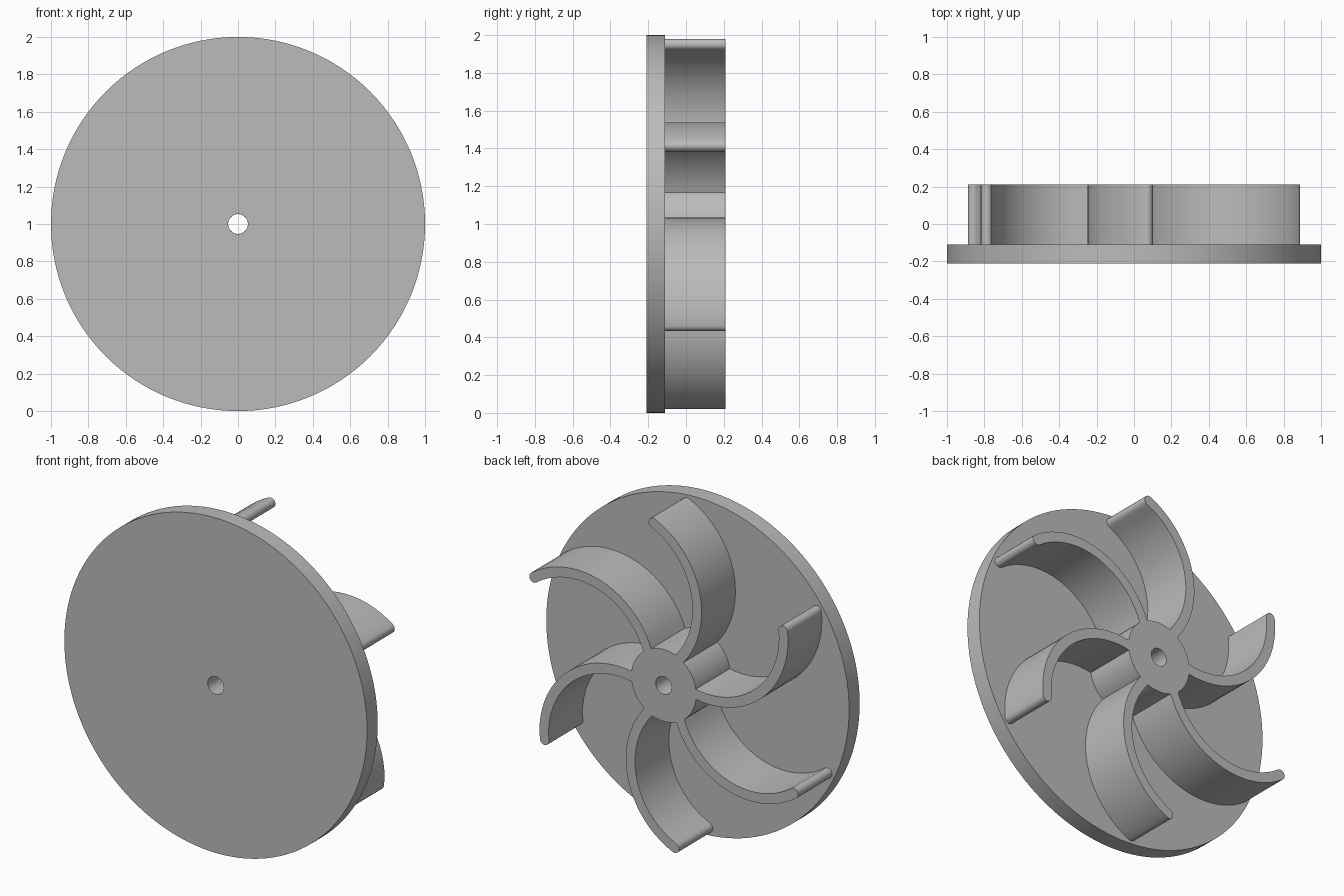
import bpy, bmesh, math
from mathutils import Matrix, Vector

cube = bpy.data.objects.get("Cube")
if cube:
    bpy.data.objects.remove(cube, do_unlink=True)

grey = bpy.data.materials.new("grey_metal")
grey.use_nodes = True
COLOUR = (0.5, 0.5, 0.5, 1)
grey.diffuse_color = COLOUR
grey.node_tree.nodes["Principled BSDF"].inputs["Base Color"].default_value = COLOUR

FRONT, PLATE_BACK, BACK = -0.21, -0.11, 0.21
BORE = 0.053
AXLE_HEIGHT = 1.0


def finish(name, bm):
    """Turn a bmesh built around the origin into a shaded object at axle height."""
    bmesh.ops.recalc_face_normals(bm, faces=bm.faces)
    mesh = bpy.data.meshes.new(name)
    bm.to_mesh(mesh)
    bm.free()
    mesh.materials.append(grey)
    obj = bpy.data.objects.new(name, mesh)
    obj.location.z = AXLE_HEIGHT
    bpy.context.collection.objects.link(obj)
    bpy.ops.object.select_all(action='DESELECT')
    obj.select_set(True)
    bpy.context.view_layer.objects.active = obj
    bpy.ops.object.shade_smooth_by_angle(angle=math.radians(30))
    return obj


def ring(name, radius, y0, y1, steps):
    """Cylinder along y with a round bore through it."""
    bm = bmesh.new()
    vs = [bm.verts.new((r, y, 0)) for r, y in
          ((BORE, y0), (radius, y0), (radius, y1), (BORE, y1))]
    edges = [bm.edges.new((vs[i], vs[(i + 1) % 4])) for i in range(4)]
    bmesh.ops.spin(bm, geom=vs + edges, cent=(0, 0, 0), axis=(0, 1, 0),
                   angle=math.tau, steps=steps)
    bmesh.ops.remove_doubles(bm, verts=bm.verts, dist=0.0001)
    return finish(name, bm)


def arc(cx, cz, radius, start, end, steps):
    angles = [math.radians(start + (end - start) * i / steps) for i in range(steps + 1)]
    return [(cx + radius * math.cos(a), cz + radius * math.sin(a)) for a in angles]


def blade(name, turn):
    """Curved vane with a rounded tip, turned about the axle."""
    cx, cz, radius, half, tip = 0.27, 0.503, 0.49, 0.03, 114
    tip_x = cx + radius * math.cos(math.radians(tip))
    tip_z = cz + radius * math.sin(math.radians(tip))
    outline = arc(cx, cz, radius + half, 220, tip, 20)
    outline += arc(tip_x, tip_z, half, tip, tip - 180, 8)[1:-1]
    outline += arc(cx, cz, radius - half, tip, 222, 20)
    bm = bmesh.new()
    face = bm.faces.new([bm.verts.new((x, PLATE_BACK - 0.005, z)) for x, z in outline])
    extruded = bmesh.ops.extrude_face_region(bm, geom=[face], use_keep_orig=True)
    moved = [g for g in extruded["geom"] if isinstance(g, bmesh.types.BMVert)]
    bmesh.ops.translate(bm, verts=moved, vec=Vector((0, BACK - PLATE_BACK + 0.005, 0)))
    bmesh.ops.rotate(bm, verts=bm.verts, cent=(0, 0, 0),
                     matrix=Matrix.Rotation(turn, 3, 'Y'))
    return finish(name, bm)


# Base plate and central hub
ring("base_plate", 1.0, FRONT, PLATE_BACK, 128)
ring("hub", 0.215, PLATE_BACK, BACK, 48)

# Six swept blades
for i in range(6):
    blade(f"blade_{i + 1}", i * math.tau / 6)
